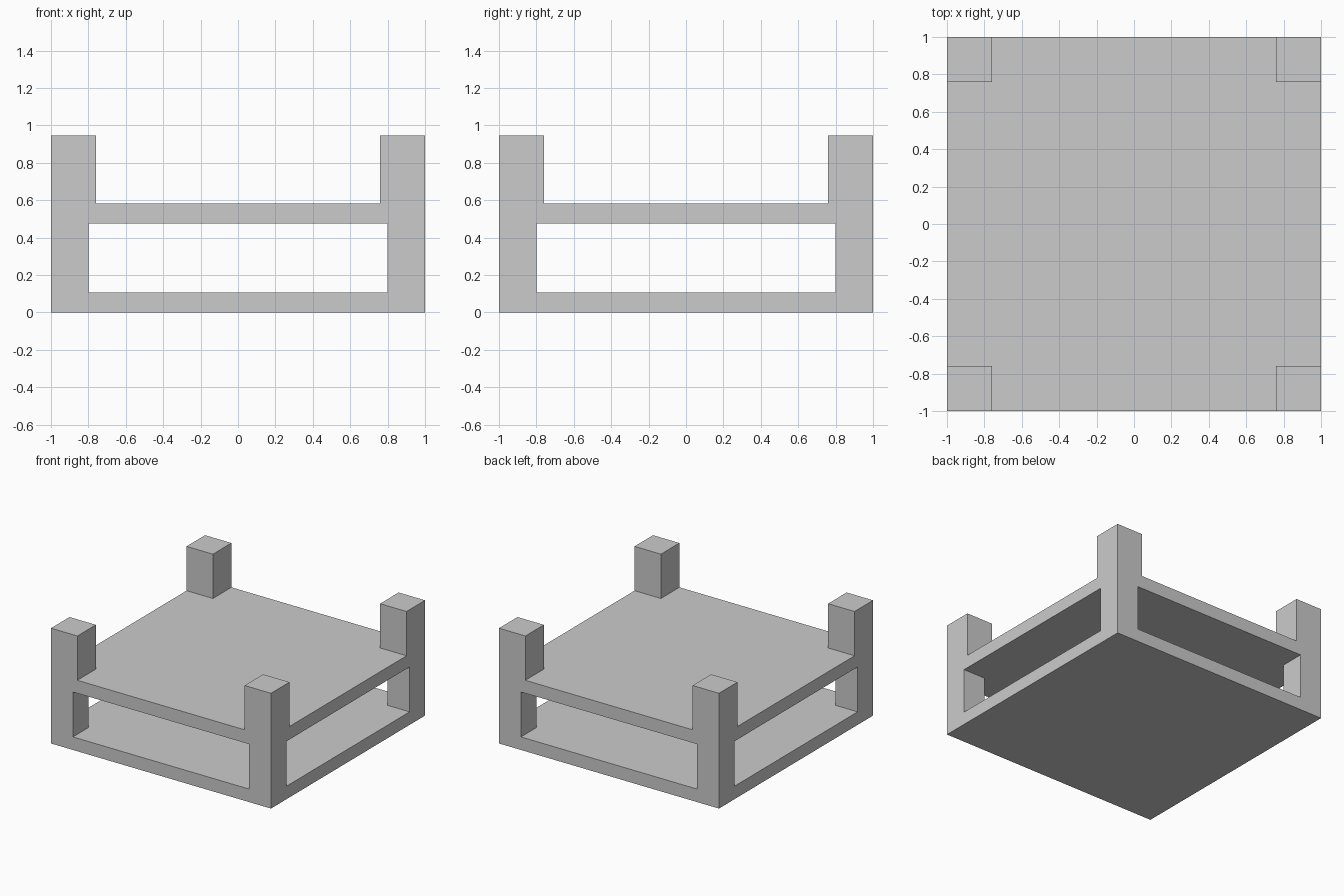
import bpy

if "Cube" in bpy.data.objects:
    bpy.data.objects.remove(bpy.data.objects["Cube"])

BASE_TOP = 0.107
DECK_BOTTOM, DECK_TOP = 0.476, 0.583
POST_TOP = 0.947


def box(name, x, y, width, z0, z1):
    """Square-footprint box spanning z0 to z1."""
    bpy.ops.mesh.primitive_cube_add(size=1, location=(x, y, (z0 + z1) / 2))
    obj = bpy.context.object
    obj.name = name
    obj.scale = (width, width, z1 - z0)
    bpy.ops.object.transform_apply(location=False, rotation=False, scale=True)
    return obj


# Bottom slab and raised deck
box("base_slab", 0, 0, 2, 0, BASE_TOP)
box("deck_slab", 0, 0, 2, DECK_BOTTOM, DECK_TOP)

# Corner posts: slimmer under the deck, thicker above it
for side_y, depth in ((-1, "front"), (1, "back")):
    for side_x, side in ((-1, "left"), (1, "right")):
        for part, width, z0, z1 in (
            ("lower_post", 0.20, BASE_TOP, DECK_BOTTOM),
            ("upper_post", 0.24, DECK_TOP, POST_TOP),
        ):
            offset = 1 - width / 2
            box(f"{depth}_{side}_{part}", side_x * offset, side_y * offset,
                width, z0, z1)
